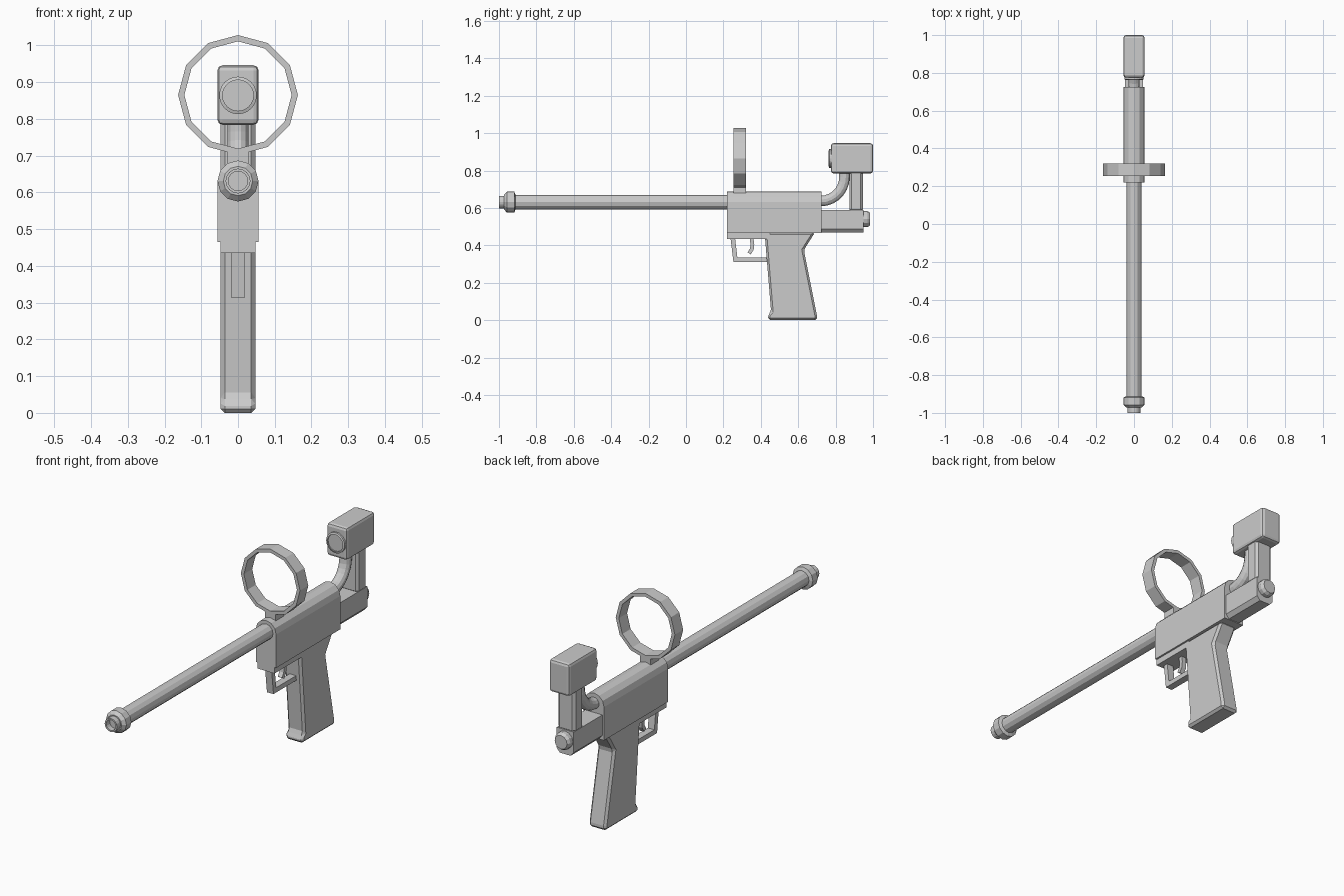
import bpy, bmesh, math
from mathutils import Vector

if "Cube" in bpy.data.objects:
    bpy.data.objects.remove(bpy.data.objects["Cube"], do_unlink=True)

grey = bpy.data.materials.new("light_grey")
grey.use_nodes = True
COLOUR = (0.6, 0.6, 0.6, 1)
grey.diffuse_color = COLOUR
grey.node_tree.nodes["Principled BSDF"].inputs["Base Color"].default_value = COLOUR


def finish(name, bm, bevel=0, segments=1):
    bmesh.ops.recalc_face_normals(bm, faces=bm.faces)
    mesh = bpy.data.meshes.new(name)
    bm.to_mesh(mesh)
    bm.free()
    mesh.materials.append(grey)
    obj = bpy.data.objects.new(name, mesh)
    bpy.context.collection.objects.link(obj)
    if bevel:
        mod = obj.modifiers.new("Bevel", "BEVEL")
        mod.width, mod.segments = bevel, segments
        mod.limit_method, mod.angle_limit = "ANGLE", math.radians(40)
    return obj


def prism(name, points, offset, bevel=0, segments=1):
    """Extrude a flat outline along an offset."""
    bm = bmesh.new()
    face = bm.faces.new([bm.verts.new(p) for p in points])
    new = bmesh.ops.extrude_face_region(bm, geom=[face])["geom"]
    verts = [v for v in new if isinstance(v, bmesh.types.BMVert)]
    bmesh.ops.translate(bm, verts=verts, vec=offset)
    return finish(name, bm, bevel, segments)


def side_plate(name, outline, half, bevel=0):
    """Outline in y, z with a thickness across x."""
    return prism(name, [(-half, y, z) for y, z in outline], (2 * half, 0, 0), bevel)


def box(name, half, y0, y1, z0, z1, bevel=0, segments=1):
    outline = [(-half, y0, z0), (half, y0, z0), (half, y0, z1), (-half, y0, z1)]
    return prism(name, outline, (0, y1 - y0, 0), bevel, segments)


def lathe(name, z, profile, sides, closed=False):
    """Spin (radius, y) points about a y-directed axis at height z."""
    bm = bmesh.new()
    rings = []
    for r, y in profile:
        angles = [math.tau * i / sides for i in range(sides)]
        rings.append([bm.verts.new((r * math.cos(a), y, z + r * math.sin(a))) for a in angles])
    pairs = list(zip(rings, rings[1:]))
    if closed:
        pairs.append((rings[-1], rings[0]))
    else:
        bm.faces.new(rings[0])
        bm.faces.new(rings[-1])
    for a, b in pairs:
        for i in range(sides):
            j = (i + 1) % sides
            bm.faces.new((a[i], a[j], b[j], b[i]))
    return finish(name, bm)


def sweep(name, path, half_x, half_n, sides):
    """Sweep a polygon section along a path in the y, z plane."""
    bm = bmesh.new()
    pts = [Vector((0, y, z)) for y, z in path]
    rings = []
    for i, p in enumerate(pts):
        ends = [(b - a).normalized() for a, b in zip(pts[max(i - 1, 0):i + 1], pts[max(i, 1):i + 2])]
        tangent = sum(ends, Vector()).normalized()
        miter = half_n / max(tangent.dot(ends[0]), 0.3)
        normal = Vector((0, -tangent.z, tangent.y))
        ring = []
        for k in range(sides):
            a = math.tau * (k + 0.5) / sides
            grow = 1 / math.cos(math.pi / 4) if sides == 4 else 1
            ring.append(bm.verts.new(p + Vector((half_x * grow * math.cos(a), 0, 0))
                                     + normal * miter * grow * math.sin(a)))
        rings.append(ring)
    for a, b in zip(rings, rings[1:]):
        for i in range(sides):
            j = (i + 1) % sides
            bm.faces.new((a[i], a[j], b[j], b[i]))
    bm.faces.new(rings[0])
    bm.faces.new(rings[-1])
    return finish(name, bm)


# Receiver with a rounded top, and the narrower plate below it
AXIS = 0.631
arch = [(0.056 * math.cos(math.pi * i / 6), 0.22, AXIS + 0.056 * math.sin(math.pi * i / 6))
        for i in range(7)]
prism("receiver", [(0.056, 0.22, 0.465)] + arch + [(-0.056, 0.22, 0.465)], (0, 0.505, 0))
box("trigger_plate", 0.047, 0.22, 0.45, 0.435, 0.475)

# Barrel, muzzle collar and hollow tip
lathe("barrel", AXIS, [(0.039, -0.93), (0.039, 0.23)], 12)
lathe("muzzle_collar", AXIS, [(0.04, -0.972), (0.056, -0.957), (0.056, -0.918), (0.04, -0.912)], 12)
lathe("muzzle_tip", AXIS, [(0.034, -0.96), (0.034, -1.0), (0.026, -1.0), (0.026, -0.965)], 16)

# Grip
side_plate("grip", [(0.42, 0.47), (0.455, 0.045), (0.439, 0.03), (0.439, 0), (0.7, 0),
                    (0.7, 0.025), (0.63, 0.375), (0.69, 0.47)], 0.047, 0.014)

# Trigger and its guard
sweep("trigger_guard", [(0.25, 0.44), (0.264, 0.324), (0.44, 0.324)], 0.018, 0.012, 4)
sweep("trigger", [(0.35, 0.44), (0.355, 0.405), (0.352, 0.38), (0.338, 0.357)], 0.012, 0.01, 4)

# Sight ring on a small mount
lathe("sight_ring", 0.865, [(0.163, 0.255), (0.163, 0.32), (0.146, 0.32), (0.146, 0.255)], 12, True)
box("ring_mount", 0.029, 0.255, 0.32, 0.67, 0.717)

# Rear block with chamfered underside, and end knob
block = [(-0.047, 0.59), (-0.047, 0.488), (-0.03, 0.468), (0.03, 0.468), (0.047, 0.488), (0.047, 0.59)]
prism("rear_block", [(x, 0.72, z) for x, z in block], (0, 0.23, 0))
lathe("end_knob", 0.54, [(0.043, 0.94), (0.043, 0.97), (0.034, 0.984)], 12)

# Post and curved tube carrying the rear head
box("post", 0.047, 0.873, 0.946, 0.58, 0.8, 0.012)
bend = [(0.70, 0.637)] + [(0.72 + 0.127 * math.sin(a), 0.764 - 0.127 * math.cos(a))
                          for a in [math.pi / 2 * i / 7 for i in range(8)]] + [(0.847, 0.8)]
sweep("curved_tube", bend, 0.029, 0.029, 12)

# Rear head with a round lens
box("rear_head", 0.056, 0.775, 1.0, 0.784, 0.946, 0.014, 2)
lathe("lens", 0.864, [(0.051, 0.79), (0.051, 0.766), (0.042, 0.763), (0.042, 0.769)], 24)
